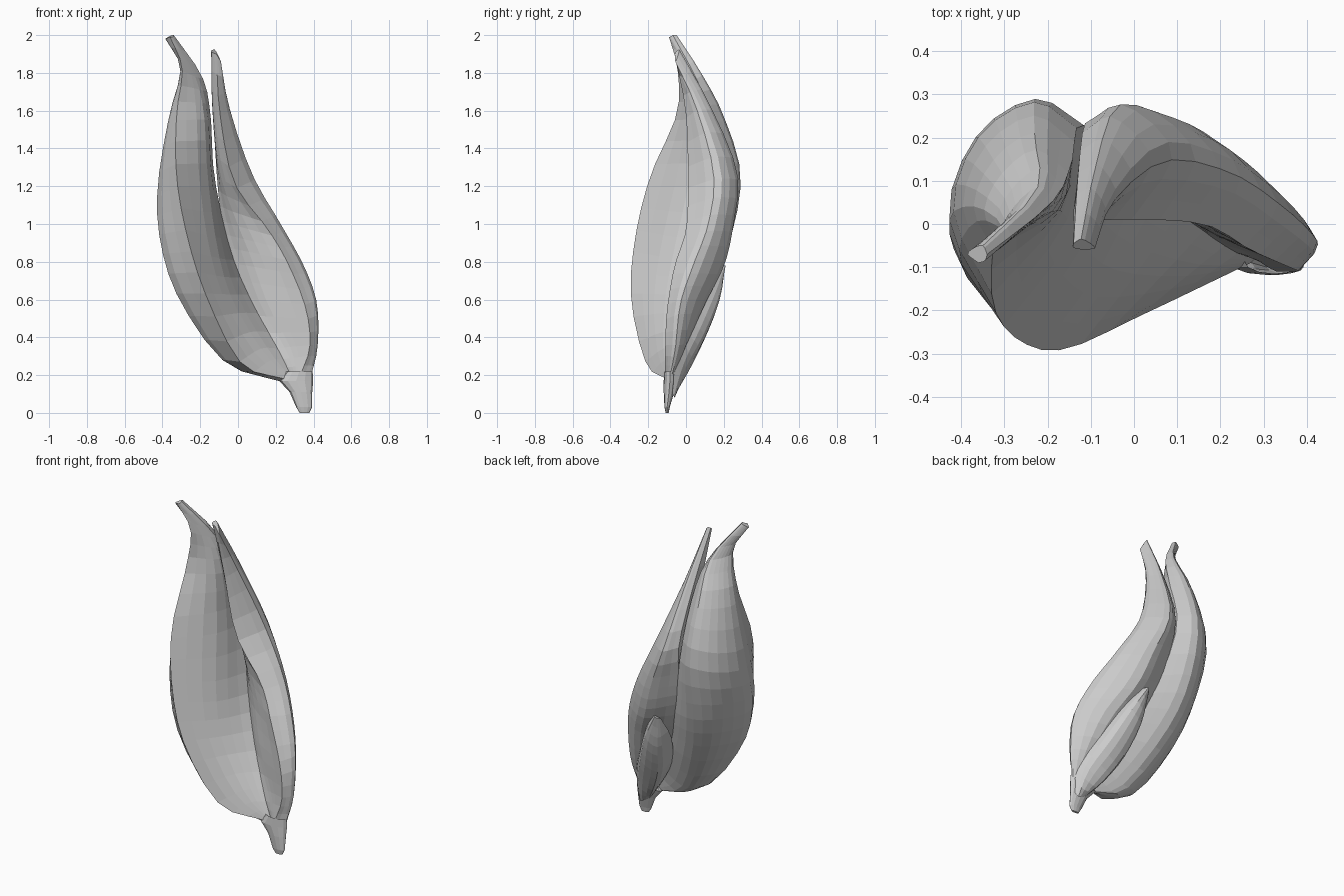
import bpy, math
from mathutils import Vector


def spline(pts, t):
    """Catmull-Rom point at t (0..1) along a list of points."""
    pts = [Vector(p) for p in pts]
    n = len(pts) - 1
    i = min(int(t * n), n - 1)
    u = t * n - i
    b, c = pts[i], pts[i + 1]
    a = pts[i - 1] if i > 0 else b * 2 - c
    d = pts[i + 2] if i + 2 <= n else c * 2 - b
    return 0.5 * (2 * b + (c - a) * u + (2 * a - 5 * b + 4 * c - d) * u ** 2
                  + (3 * b - a - 3 * c + d) * u ** 3)


def make(name, verts, faces):
    mesh = bpy.data.meshes.new(name)
    mesh.from_pydata([tuple(v) for v in verts], [], faces)
    mesh.update()
    ob = bpy.data.objects.new(name, mesh)
    bpy.context.collection.objects.link(ob)
    return ob


def pod(name, outer, inner, along=20, across=10, inner_across=6):
    """Closed pod: outer rails run from front rim to seam, inner rails close it."""
    w = across + inner_across
    verts = []
    for j in range(along + 1):
        row = [spline(r, j / along) for r in outer]
        face = [row[-1]] + [spline(r, j / along) for r in inner] + [row[0]]
        verts += [spline(row, i / across) for i in range(across)]
        verts += [spline(face, i / inner_across) for i in range(inner_across)]
    faces = [(j * w + i, (j + 1) * w + i, (j + 1) * w + (i + 1) % w, j * w + (i + 1) % w)
             for j in range(along) for i in range(w)]
    faces += [tuple(range(w)), tuple(reversed(range(along * w, along * w + w)))]
    return make(name, verts, faces)


# Left pod: large lobe, rails run from stem to tip
pod("left_pod", [
    # front rim
    [(.25, -.10, .18), (.02, -.21, .26), (-.16, -.29, .6), (-.265, -.27, .92),
     (-.325, -.19, 1.25), (-.325, -.05, 1.58), (-.295, -.045, 1.82), (-.36, -.09, 1.99)],
    # outer side
    [(.24, -.09, .165), (-.07, -.13, .27), (-.31, -.13, .6), (-.41, -.07, .9),
     (-.425, .02, 1.2), (-.365, .04, 1.57), (-.305, -.01, 1.82), (-.385, -.07, 1.98)],
    # outer back
    [(.24, -.085, .165), (-.03, -.06, .26), (-.25, .04, .6), (-.345, .13, .9),
     (-.365, .205, 1.22), (-.32, .14, 1.57), (-.275, .04, 1.81), (-.37, -.055, 1.99)],
    # back
    [(.25, -.08, .17), (.06, -.04, .25), (-.13, .12, .6), (-.21, .23, .9),
     (-.23, .29, 1.25), (-.23, .20, 1.57), (-.225, .08, 1.8), (-.35, -.05, 2.0)],
    # back seam
    [(.28, -.08, .2), (.22, -.05, .33), (.07, .06, .6), (-.04, .16, .87),
     (-.125, .23, 1.25), (-.145, .14, 1.57), (-.19, .05, 1.78), (-.34, -.07, 2.0)],
], [
    # inner side
    [(.27, -.09, .19), (.13, -.12, .33), (-.03, -.11, .6), (-.11, -.06, .88),
     (-.16, .02, 1.25), (-.18, .03, 1.58), (-.23, .01, 1.79), (-.345, -.085, 1.99)],
], across=12)

# Right pod: narrower lobe with a pointed tip
pod("right_pod", [
    # front rim
    [(.33, -.11, .2), (.38, -.11, .35), (.36, -.10, .55), (.27, -.06, .78),
     (.16, 0, .97), (-.02, .01, 1.22), (-.095, .0, 1.58), (-.115, -.06, 1.9)],
    # outer side
    [(.39, -.08, .2), (.42, -.05, .35), (.415, -.02, .58), (.345, .05, .78),
     (.225, .13, 1.0), (.075, .16, 1.27), (-.045, .06, 1.62), (-.09, -.055, 1.86)],
    # back
    [(.35, -.06, .2), (.33, 0, .35), (.26, .1, .58), (.16, .2, .78),
     (.08, .25, 1.0), (-.03, .27, 1.27), (-.085, .13, 1.62), (-.12, -.035, 1.92)],
    # seam beside the left pod
    [(.28, -.08, .2), (.20, -.05, .33), (.06, .06, .58), (-.04, .15, .84),
     (-.09, .2, 1.05), (-.115, .23, 1.3), (-.13, .11, 1.62), (-.14, -.045, 1.92)],
], [
    # front face
    [(.31, -.1, .2), (.28, -.07, .34), (.16, -.01, .57), (.07, .055, .82),
     (-.01, .09, 1.02), (-.095, .1, 1.27), (-.135, .04, 1.62), (-.14, -.055, 1.91)],
])

# Back pod: short leaf filling the lower gap behind
pod("back_pod", [
    [(.38, -.08, .12), (.37, -.04, .32), (.295, .01, .5), (.18, .11, .7), (.085, .19, .78)],
    [(.36, -.06, .08), (.33, 0, .24), (.25, .095, .42), (.16, .175, .62), (.07, .21, .78)],
    [(.31, -.07, .1), (.23, 0, .2), (.14, .08, .37), (.085, .16, .57), (.055, .195, .77)],
    [(.29, -.08, .12), (.19, -.05, .26), (.09, .01, .42), (.03, .1, .62), (.045, .185, .77)],
], [], along=12, across=9, inner_across=2)

# Stem: flattened, tapering tube
rings = [(.352, -.10, 0, .025, .008), (.35, -.10, .03, .042, .014),
         (.333, -.09, .11, .06, .028), (.308, -.085, .17, .09, .033),
         (.325, -.085, .22, .07, .03)]
n = 12
verts = [(x + rx * math.cos(2 * math.pi * i / n), y + ry * math.sin(2 * math.pi * i / n), z)
         for x, y, z, rx, ry in rings for i in range(n)]
faces = [(k * n + i, k * n + (i + 1) % n, (k + 1) * n + (i + 1) % n, (k + 1) * n + i)
         for k in range(len(rings) - 1) for i in range(n)]
faces.append(tuple(reversed(range(n))))
make("stem", verts, faces)
